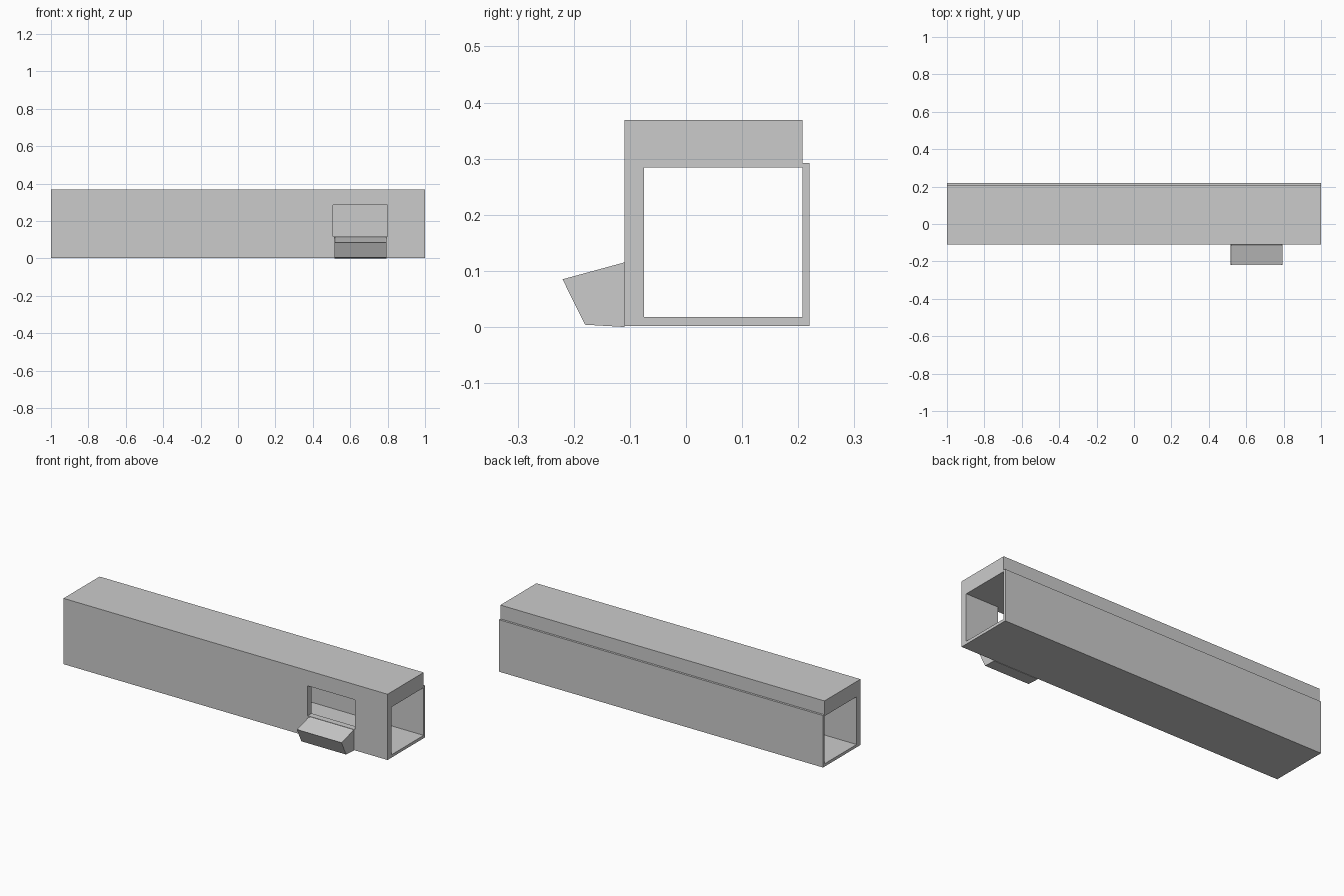
import bpy, bmesh
from mathutils import Vector

if "Cube" in bpy.data.objects:
    bpy.data.objects.remove(bpy.data.objects["Cube"])


def prism(name, profile, axis, a, b):
    """Extrude a flat profile from a to b along x (profile is y,z) or y (profile is x,z)."""
    bm = bmesh.new()
    place = (lambda p: (a, p[0], p[1])) if axis == 'x' else (lambda p: (p[0], a, p[1]))
    face = bm.faces.new([bm.verts.new(place(p)) for p in profile])
    ext = bmesh.ops.extrude_face_region(bm, geom=[face])
    shift = Vector((b - a, 0, 0)) if axis == 'x' else Vector((0, b - a, 0))
    bmesh.ops.translate(bm, vec=shift,
                        verts=[g for g in ext['geom'] if isinstance(g, bmesh.types.BMVert)])
    bmesh.ops.recalc_face_normals(bm, faces=bm.faces)
    return finish(name, bm)


def finish(name, bm):
    mesh = bpy.data.meshes.new(name)
    bm.to_mesh(mesh)
    bm.free()
    obj = bpy.data.objects.new(name, mesh)
    bpy.context.collection.objects.link(obj)
    return obj


def rect(u0, u1, v0, v1):
    return [(u0, v0), (u1, v0), (u1, v1), (u0, v1)]


# Corridor shell: roof, floor and rear wall run the full length
prism("roof_block", rect(-0.11, 0.208, 0.284, 0.369), 'x', -1, 1)
prism("floor", rect(-0.075, 0.208, 0.002, 0.018), 'x', -1, 1)
prism("back_wall", rect(0.208, 0.22, 0.002, 0.292), 'x', -1, 1)

# Front wall with a window notch that reaches up to the roof
prism("front_wall", [(-1, 0.002), (1, 0.002), (1, 0.284), (0.80, 0.284), (0.80, 0.117),
                     (0.507, 0.117), (0.507, 0.284), (-1, 0.284)], 'y', -0.11, -0.075)

# Sloped counter box under the window, with a shallow inset top
counter = prism("counter_box", [(-0.11, 0.0), (-0.18, 0.004), (-0.22, 0.085), (-0.11, 0.115)],
                'x', 0.517, 0.793)
bm = bmesh.new()
bm.from_mesh(counter.data)
top = max(bm.faces, key=lambda f: f.normal.z)
bmesh.ops.inset_region(bm, faces=[top], thickness=0.008, depth=-0.003)
bm.to_mesh(counter.data)
bm.free()
